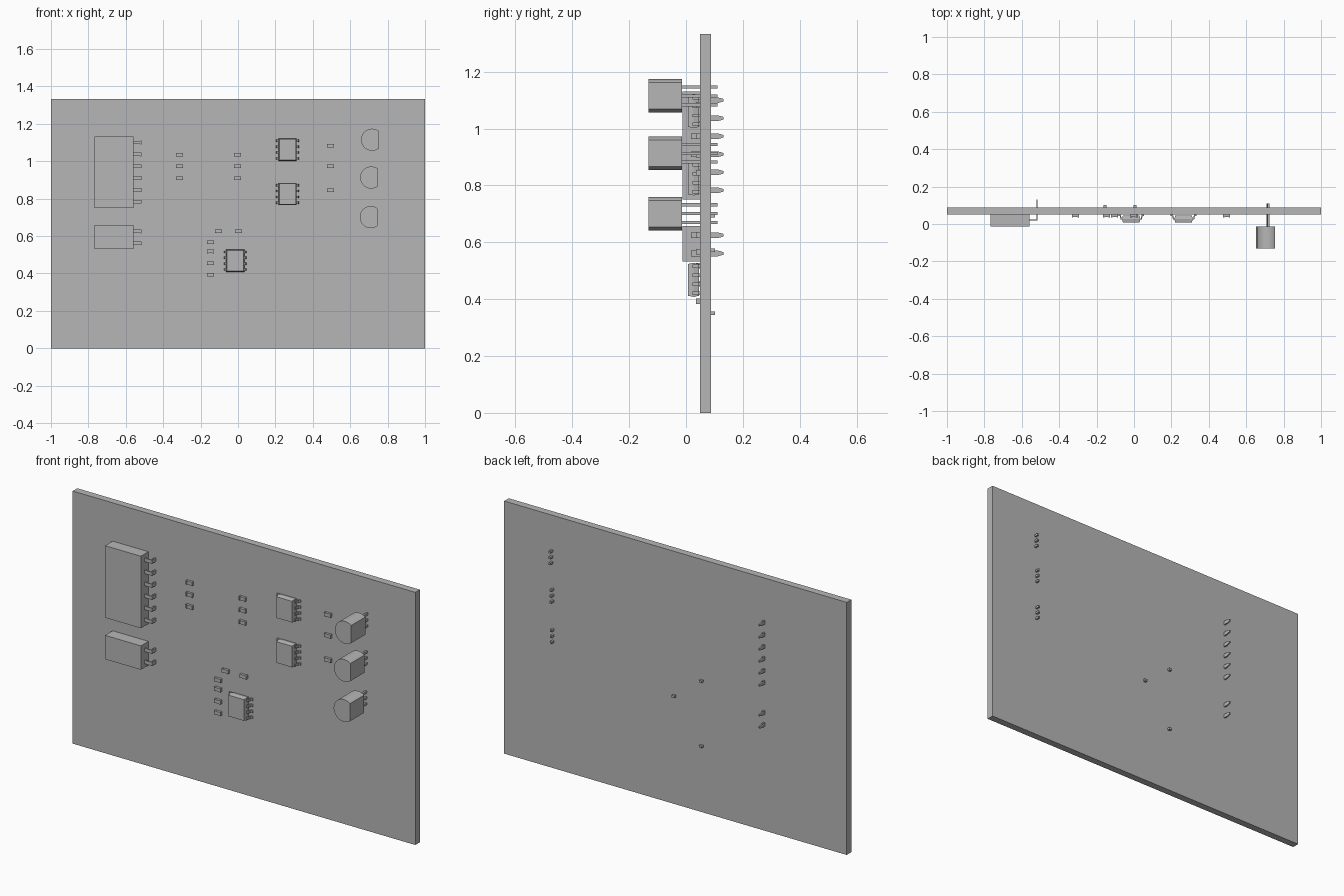
import bpy, bmesh, math
from mathutils import Vector

cube = bpy.data.objects.get("Cube")
if cube:
    bpy.data.objects.remove(cube)

grey = bpy.data.materials.new("plain grey")
grey.use_nodes = True
grey.diffuse_color = (0.47, 0.47, 0.47, 1)
grey.node_tree.nodes["Principled BSDF"].inputs["Base Color"].default_value = grey.diffuse_color

FRONT, BACK = 0.05, 0.088     # board faces along y


def finish(name, bm):
    bmesh.ops.recalc_face_normals(bm, faces=bm.faces)
    mesh = bpy.data.meshes.new(name)
    bm.to_mesh(mesh)
    bm.free()
    obj = bpy.data.objects.new(name, mesh)
    bpy.context.collection.objects.link(obj)
    mesh.materials.append(grey)
    return obj


def box(bm, x, y, z):
    """Add a box from (min, max) pairs and return its vertices."""
    verts = bmesh.ops.create_cube(bm, size=1)["verts"]
    for v in verts:
        v.co = Vector([(lo + hi) / 2 + c * (hi - lo) for c, (lo, hi) in zip(v.co, (x, y, z))])
    return verts


def around(c, half):
    return (c - half, c + half)


def prism(bm, points, offset):
    """Extrude a closed outline along an offset vector."""
    face = bm.faces.new([bm.verts.new(p) for p in points])
    new = bmesh.ops.extrude_face_region(bm, geom=[face])["geom"]
    bmesh.ops.translate(bm, vec=offset, verts=[g for g in new if isinstance(g, bmesh.types.BMVert)])


# Circuit board
bm = bmesh.new()
box(bm, (-1, 1), (FRONT, BACK), (0, 1.333))
finish("circuit_board", bm)


# Pin headers: block plus bent flat pins with tapered tails
def header(name, z, pins):
    bm = bmesh.new()
    box(bm, (-0.767, -0.558), (-0.013, FRONT), z)
    finish(name + "_block", bm)
    bm = bmesh.new()
    for p in pins:
        box(bm, (-0.56, -0.516), (0.018, 0.024), around(p, 0.009))
        box(bm, (-0.522, -0.515), (0.018, 0.112), around(p, 0.01))
        for v in box(bm, (-0.522, -0.515), (0.112, 0.132), around(p, 0.01)):
            if v.co.y > 0.12:
                v.co.z = p + (v.co.z - p) * 0.45
    finish(name + "_pins", bm)


header("long_header", (0.751, 1.131), [0.783 + 0.0634 * i for i in range(6)])
header("short_header", (0.532, 0.658), [0.561, 0.625])


# Transistors: D-shaped body with three legs through the board
def transistor(number, x, z):
    r, flat = 0.059, math.radians(52)
    steps = 28
    outline = []
    for i in range(steps + 1):
        a = flat + (math.tau - 2 * flat) * i / steps
        outline.append((x + r * math.cos(a), -0.132, z + r * math.sin(a)))
    bm = bmesh.new()
    prism(bm, outline, (0, 0.118, 0))
    body = finish(f"transistor_body_{number}", bm)
    bpy.ops.object.select_all(action='DESELECT')
    body.select_set(True)
    bpy.context.view_layer.objects.active = body
    bpy.ops.object.shade_smooth_by_angle(angle=math.radians(30))
    bm = bmesh.new()
    for i in (-1, 0, 1):
        box(bm, around(x + 0.003, 0.005), (-0.015, 0.11), around(z + 0.031 * i, 0.0055))
    finish(f"transistor_legs_{number}", bm)


for n, (x, z) in enumerate([(0.717, 1.115), (0.712, 0.913), (0.71, 0.701)], 1):
    transistor(n, x, z)


# Chips: body tapering from its middle, with bent legs on both sides
def chip(number, x, z):
    bm = bmesh.new()
    for near, far in ((0.007, 0.027), (0.046, 0.027)):
        for v in box(bm, around(x, 0.049), sorted((near, far)), around(z, 0.06)):
            if abs(v.co.y - near) < 0.001:
                v.co.x = x + (v.co.x - x) * 0.9
                v.co.z = z + (v.co.z - z) * 0.93
    bmesh.ops.remove_doubles(bm, verts=bm.verts, dist=0.0005)
    finish(f"chip_body_{number}", bm)
    bm = bmesh.new()
    leg = [(0.045, 0.023), (0.056, 0.023), (0.061, 0.043), (0.069, 0.043),
           (0.069, FRONT), (0.056, FRONT), (0.051, 0.03), (0.045, 0.03)]
    for side in (-1, 1):
        for i in range(4):
            pz = z + (i - 1.5) * 0.0315 - 0.006
            prism(bm, [(x + side * px, py, pz) for px, py in leg], (0, 0, 0.012))
    finish(f"chip_legs_{number}", bm)


for n, (x, z) in enumerate([(0.265, 1.062), (0.265, 0.825), (-0.015, 0.468)], 1):
    chip(n, x, z)

# Small surface parts: a body between two end caps
spots = [(x, z) for x in (-0.313, -0.003) for z in (1.035, 0.973, 0.909)]
spots += [(0.495, z) for z in (1.083, 0.973, 0.845)]
spots += [(-0.104, 0.626), (0.003, 0.626)]
spots += [(-0.147, z) for z in (0.567, 0.518, 0.454, 0.393)]
for n, (x, z) in enumerate(spots, 1):
    bm = bmesh.new()
    box(bm, around(x, 0.013), (0.037, FRONT), around(z, 0.009))
    for side in (-1, 1):
        box(bm, around(x + side * 0.0155, 0.0035), (0.036, FRONT), around(z, 0.01))
    finish(f"surface_part_{n}", bm)

# Short pegs on the back
bm = bmesh.new()
for x, z in [(0.005, 0.572), (-0.155, 0.694), (-0.155, 0.35)]:
    box(bm, around(x, 0.008), (BACK - 0.01, 0.102), around(z, 0.006))
finish("back_pegs", bm)
